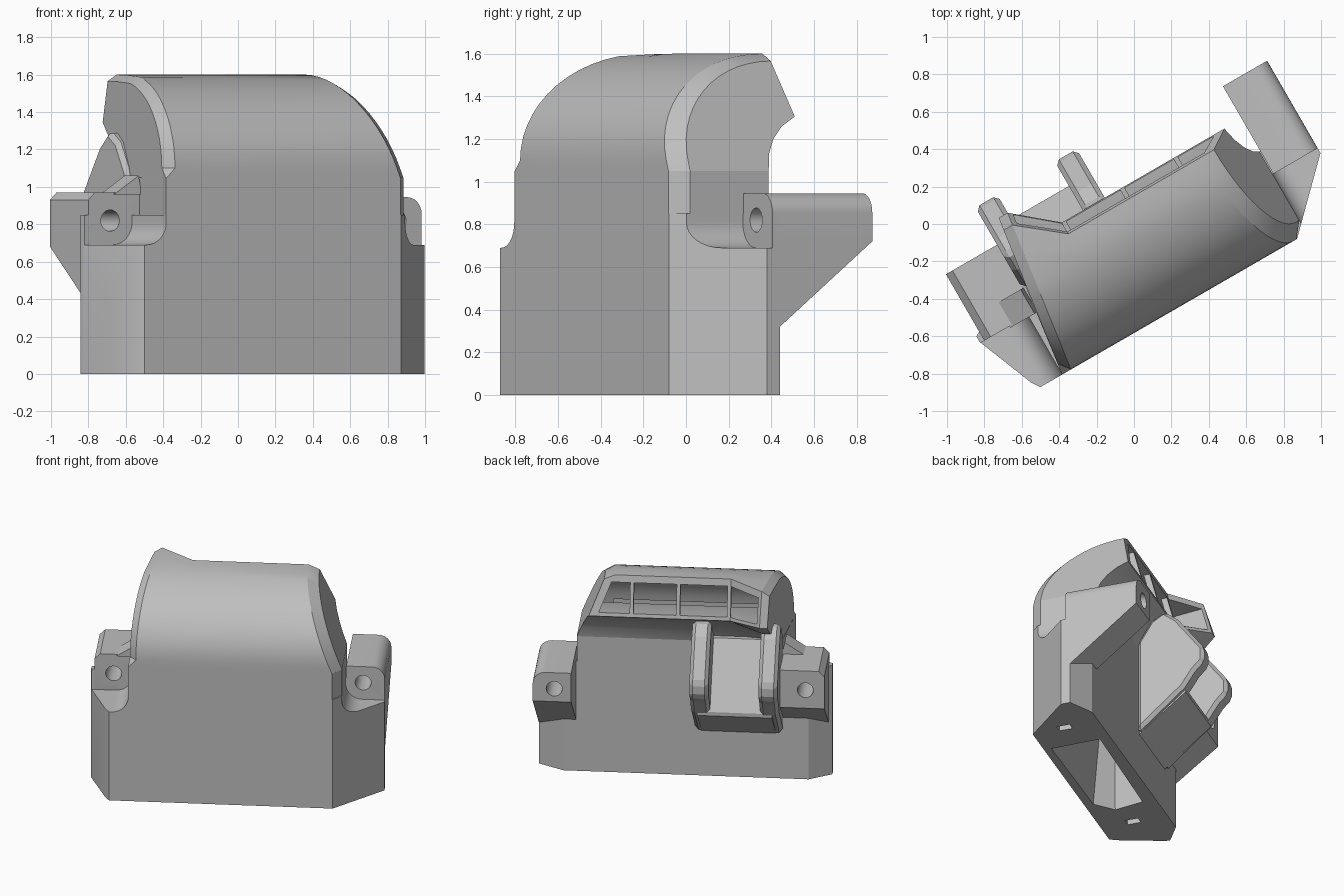
import bpy, bmesh, math

if "Cube" in bpy.data.objects:
    bpy.data.objects.remove(bpy.data.objects["Cube"], do_unlink=True)

TURN = math.radians(30)      # the whole housing stands turned on the floor
grey = bpy.data.materials.new("plain grey plastic")
grey.use_nodes = True
grey.diffuse_color = (0.52, 0.52, 0.52, 1)
grey.node_tree.nodes["Principled BSDF"].inputs["Base Color"].default_value = (0.52, 0.52, 0.52, 1)


def finish(name, bm):
    bmesh.ops.recalc_face_normals(bm, faces=bm.faces)
    mesh = bpy.data.meshes.new(name)
    bm.to_mesh(mesh)
    bm.free()
    mesh.materials.append(grey)
    ob = bpy.data.objects.new(name, mesh)
    ob.rotation_euler.z = TURN
    bpy.context.collection.objects.link(ob)
    return ob


def loft(name, rings):
    """Skin matching rings of points and cap both ends."""
    bm = bmesh.new()
    vs = [[bm.verts.new(p) for p in ring] for ring in rings]
    n = len(vs[0])
    for a, b in zip(vs, vs[1:]):
        for i in range(n):
            bm.faces.new((a[i], a[(i + 1) % n], b[(i + 1) % n], b[i]))
    bm.faces.new(vs[0])
    bm.faces.new(vs[-1])
    return finish(name, bm)


def up(name, outline, z0, z1):
    return loft(name, [[(x, y, z) for x, y in outline] for z in (z0, z1)])


def across(name, profile, x0, x1):
    return loft(name, [[(x, y, z) for y, z in profile] for x in (x0, x1)])


def along(name, profile, y0, y1):
    return loft(name, [[(x, y, z) for x, z in profile] for y in (y0, y1)])


def box(name, x0, x1, y0, y1, z0, z1):
    return up(name, [(x0, y0), (x1, y0), (x1, y1), (x0, y1)], z0, z1)


def cut(ob, *cutters):
    bpy.context.view_layer.objects.active = ob
    for c in cutters:
        c.hide_render = True
        m = ob.modifiers.new("cut", 'BOOLEAN')
        m.operation, m.solver, m.object = 'DIFFERENCE', 'EXACT', c
        bpy.ops.object.modifier_apply(modifier=m.name)


def arc(cx, cz, rx, rz, a0, a1, n):
    steps = [math.radians(a0 + (a1 - a0) * i / n) for i in range(n + 1)]
    return [(cx + rx * math.cos(t), cz + rz * math.sin(t)) for t in steps]


# Curved hood: the right wall leans inward with height, the left wall turns
# inward towards its flared back edge
KINK = -0.33
RIGHT, LEFT = 0.775, 0.735   # distance of the end walls from the middle


def right_ring(profile, inset):
    return [(RIGHT - 0.4 * max(z - 1.05, 0) - inset, y, z) for y, z in profile]


def left_ring(profile, inset):
    ring = []
    for y, z in profile:
        if y > 0.01 and z >= 1.1:
            y += 0.19 * min(1, (y + 0.02) / 0.15)
        if y > 0.3 and z < 1.4:
            z += 0.04
        fade = 0.1 if z < 1.06 and y < -0.4 else 1
        ring.append((0.14 * (y + 0.5) + inset * fade - LEFT, y, z))
    return ring


def kink_ring(profile):
    return [(KINK, y, z) for y, z in profile]


def shell(shrink_y, shrink_z):
    front = arc(0.13, 1.1, 0.635 - shrink_y, 0.5 - shrink_z, 180, 90, 14)
    groove = [(0.2, 1.305), (0.12, 1.26), (0.06, 1.2), (0.02, 1.13), (0, 1.05)]
    return [(shrink_y - 0.505, 1.05)] + front + groove


full, small = shell(0, 0), shell(0.08, 0.035)
small_left = [(-0.5, 1.05)] + shell(0.06, 0.035)[1:]
hood = loft("hood", [right_ring(small, 0), right_ring(full, 0.065), kink_ring(full),
                     left_ring(full, 0.055), left_ring(small_left, 0)])

# Middle section and base
core = up("middle_section", [(0.712, -0.505), (RIGHT, -0.425), (RIGHT, 0), (-0.67, 0), (-LEFT, -0.505)],
          0.85, 1.05)
base = up("base", [(-0.87, -0.505), (0.715, -0.505), (1.053, -0.17), (1.053, -0.1), (0.87, 0),
                   (-0.87, 0), (-1.03, -0.1), (-1.03, -0.133), (-0.9, -0.46)], 0, 0.85)

# Hollow inside: window chamber in the hood and tapered duct to the floor
chamber_profile = ([(-0.4, 1.1)] + arc(0.1, 1.12, 0.49, 0.43, 175, 95, 10)
                   + [(0.3, 1.55), (0.3, 1.345), (-0.05, 1.3)])
chamber = loft("chamber_cutter", [right_ring(chamber_profile, 0.06), kink_ring(chamber_profile),
                                  left_ring(chamber_profile, 0.08)])
duct = loft("duct_cutter", [
    [(0.48, -0.45, -0.01), (0.49, -0.08, -0.01), (-0.45, -0.1, -0.01), (-0.49, -0.32, -0.01), (-0.36, -0.44, -0.01)],
    [(0.55, -0.4, 1.17), (0.55, -0.06, 1.17), (-0.55, -0.06, 1.17), (-0.55, -0.35, 1.17), (-0.5, -0.4, 1.17)]])
slots = [box("slot_cutter", x - 0.03, x + 0.03, -0.31, -0.21, -0.01, 0.1) for x in (0.73, -0.69)]

# Rounded pockets in front of the two lugs
pockets = []
for side, wall in ((1, RIGHT), (-1, LEFT)):
    corner = [(side * x, z) for x, z in arc(wall + 0.12, 0.81, 0.12, 0.12, 180, 270, 8)]
    pockets.append(along("pocket_cutter", corner + [(side * 1.3, 0.69), (side * 1.3, 1), (side * wall, 1)],
                         -0.8, -0.14))

cut(hood, chamber, duct)
cut(core, chamber, duct)
cut(base, duct, *slots, *pockets)

# Window posts
for x in (0.37, 0.04, -0.32):
    across("window_post", [(0.09, 1.56), (0.135, 1.56), (0.195, 1.33), (0.15, 1.33)], x - 0.013, x + 0.013)

# Mounting lugs with round holes and sloping undersides
holes = [along("hole_cutter", arc(x, 0.82, 0.057, 0.057, 0, 345, 23), -0.5, 0.6) for x in (0.9, -0.87)]


def lug(name, x0, x1, back, low, high, top, hole, outer, radius, segments):
    ob = across(name, [(-0.14, 0.69), (-0.14, top), (back, top), (back, high), (-0.1, low)], x0, x1)
    bm = bmesh.new()
    bm.from_mesh(ob.data)
    rim = [e for e in bm.edges if all(abs(v.co.x - outer) < 1e-4 and abs(v.co.z - top) < 1e-4 for v in e.verts)]
    bmesh.ops.bevel(bm, geom=rim, offset=radius, segments=segments, profile=0.5, affect='EDGES')
    bm.to_mesh(ob.data)
    bm.free()
    cut(ob, hole)
    return ob


right_lug = lug("right_lug", 0.78, 1.053, 0.4, 0.32, 0.72, 0.945, holes[0], 1.053, 0.09, 8)
left_lug = lug("left_lug", -1.005, -0.67, 0.27, 0.4, 0.68, 0.97, holes[1], -1.005, 0.04, 1)
cut(base, *holes)
along("left_lug_wedge", [(-0.85, 0.96), (-0.7, 1.06), (-0.68, 0.96)], -0.15, 0.0)

# Rear clip: two cheeks with a ramp between them
cheek = [(0, 0.35), (0.35, 0.65), (0.43, 0.77), (0.5, 0.84), (0.5, 0.95), (0.3, 1.22), (0.2, 1.3),
         (0.1, 1.24), (0, 1.08)]
for x in (-0.69, -0.2):
    m = across("clip_cheek", cheek, x, x + 0.135).modifiers.new("chamfer", 'BEVEL')
    m.width, m.segments = 0.025, 1
across("clip_ramp", [(0, 0.35), (0.35, 0.63), (0.35, 0.66), (0.05, 1.1), (0, 1.1)], -0.64, -0.11)

# Remove cutters and set shading
for ob in [o for o in bpy.data.objects if "_cutter" in o.name]:
    bpy.data.objects.remove(ob, do_unlink=True)
for ob in (hood, base, right_lug, left_lug):
    bpy.ops.object.select_all(action='DESELECT')
    ob.select_set(True)
    bpy.context.view_layer.objects.active = ob
    bpy.ops.object.shade_smooth_by_angle(angle=math.radians(25))
